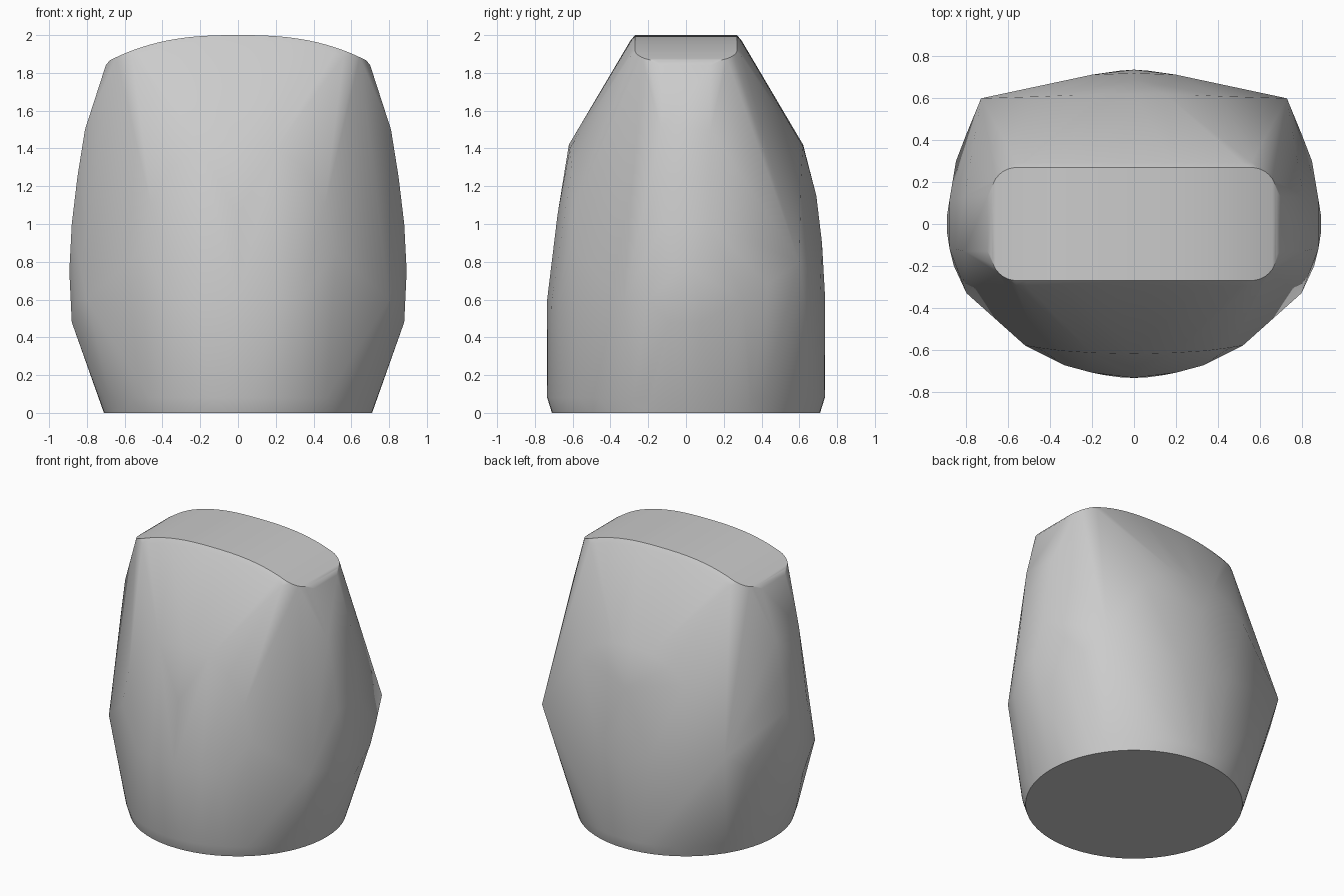
import bpy, bmesh, math

old = bpy.data.objects.get("Cube")
if old:
    bpy.data.objects.remove(old)

mat = bpy.data.materials.new("plain grey")
mat.use_nodes = True
grey = (0.6, 0.6, 0.6, 1)
mat.diffuse_color = grey
mat.node_tree.nodes["Principled BSDF"].inputs["Base Color"].default_value = grey

points = []


def ring(radius, z, count=64):
    for i in range(count):
        a = math.tau * i / count
        points.append((radius * math.cos(a), radius * math.sin(a), z))


def mirrored(curve):
    for x, y, z in curve:
        points.extend({(x, y, z), (-x, y, z)})


def crown_z(x):
    return 2 - 0.145 * (abs(x) / 0.7) ** 2.6


# Round base with a small bevel
ring(0.71, 0)
ring(0.735, 0.08)

# Arched crown with a rounded rectangular outline
r = 0.12
for sx in (-1, 1):
    for sy in (-1, 1):
        for i in range(9):
            a = math.pi / 2 * i / 8
            x = sx * (0.68 - r + r * math.cos(a))
            points.append((x, sy * (0.27 - r + r * math.sin(a)), crown_z(x)))
for i in range(25):
    x = -0.56 + 1.12 * i / 24
    for s in (-1, 1):
        points.append((x, s * 0.27, crown_z(x)))
        points.append((x, s * 0.295, crown_z(x) - 0.03))

# Bulging flanks, widest a little below the middle
for x, y, z in ((0.70, 0.13, 1.84), (0.81, 0.13, 1.5), (0.85, 0.12, 1.25),
                (0.88, 0.12, 1.0), (0.893, 0.04, 0.75), (0.88, 0.08, 0.48)):
    mirrored([(x, y, z), (x, -y, z)])
mirrored([(0.85, 0.3, 0.6), (0.80, 0.43, 0.68), (0.86, -0.2, 0.6), (0.80, -0.33, 0.6)])

# Back arch running down to two pointed corners
mirrored([(0, 0.62, 1.42), (0.15, 0.62, 1.41), (0.3, 0.615, 1.35), (0.42, 0.61, 1.25),
          (0.73, 0.60, 0.8), (0, 0.69, 1.15), (0, 0.72, 0.9), (0, 0.737, 0.6),
          (0.2, 0.713, 0.7)])

# Rounder front arch
mirrored([(0, -0.62, 1.42), (0.2, -0.615, 1.4), (0.35, -0.605, 1.3), (0.46, -0.59, 1.1),
          (0.52, -0.58, 0.85), (0, -0.68, 1.05), (0, -0.735, 0.6), (0.2, -0.71, 0.6),
          (0.33, -0.675, 0.6)])

# Wrap one taut skin around the guide curves
bm = bmesh.new()
for p in points:
    bm.verts.new(p)
bmesh.ops.remove_doubles(bm, verts=bm.verts[:], dist=0.002)
hull = bmesh.ops.convex_hull(bm, input=bm.verts[:])
loose = [v for v in bm.verts if not v.link_faces]
bmesh.ops.delete(bm, geom=loose, context="VERTS")
bmesh.ops.recalc_face_normals(bm, faces=bm.faces[:])
mesh = bpy.data.meshes.new("body")
bm.to_mesh(mesh)
bm.free()
mesh.materials.append(mat)
body = bpy.data.objects.new("body", mesh)
bpy.context.collection.objects.link(body)

for o in bpy.context.selected_objects:
    o.select_set(False)
body.select_set(True)
bpy.context.view_layer.objects.active = body
bpy.ops.object.shade_smooth_by_angle(angle=math.radians(32))
